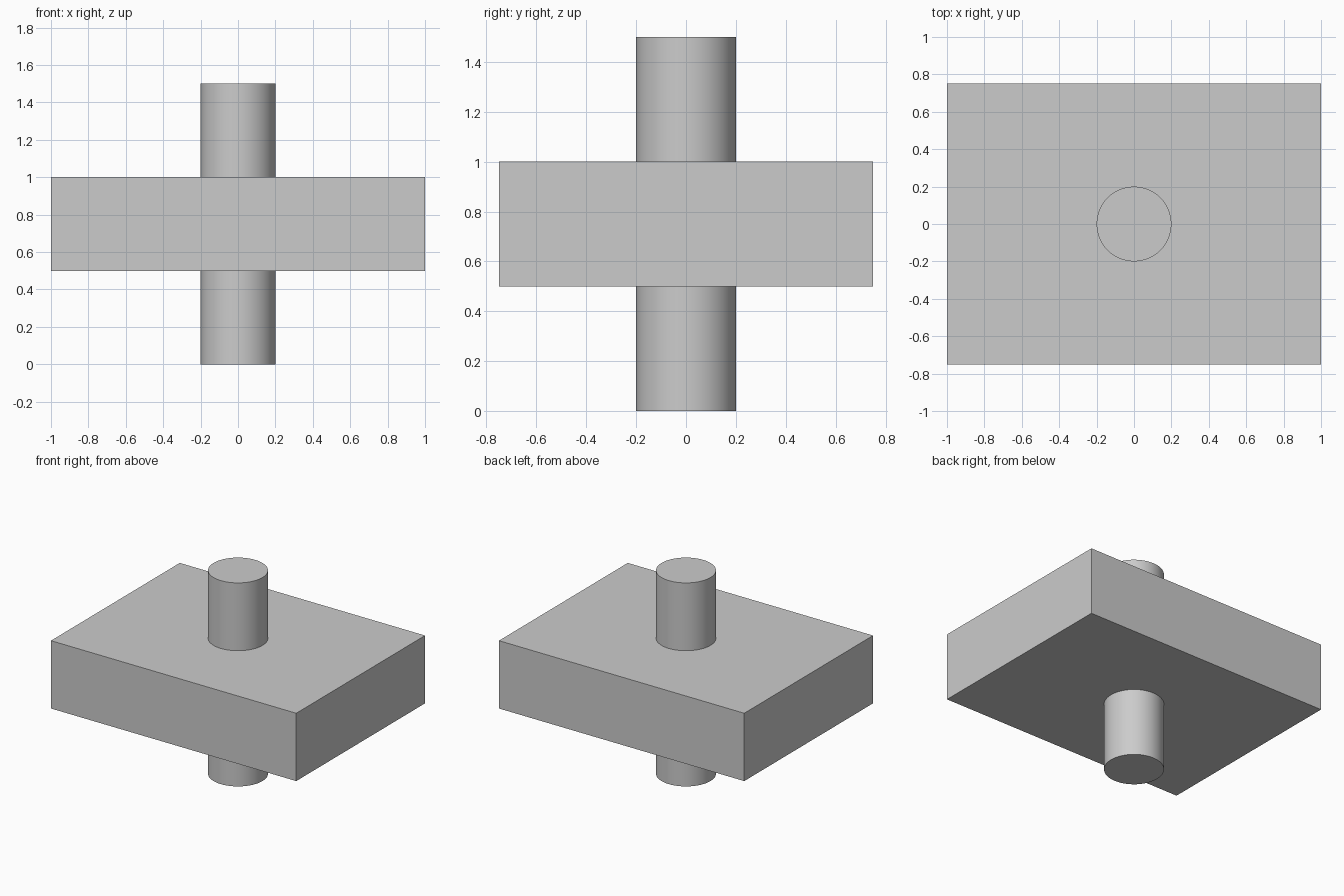
import bpy
import math

cube = bpy.data.objects.get("Cube")
if cube:
    bpy.data.objects.remove(cube, do_unlink=True)

# Single grey material
grey = bpy.data.materials.new("plain_grey")
grey.use_nodes = True
colour = (0.6, 0.6, 0.6, 1)
grey.diffuse_color = colour
for node in grey.node_tree.nodes:
    if node.type == "BSDF_PRINCIPLED":
        node.inputs["Base Color"].default_value = colour


def finish(name):
    obj = bpy.context.object
    obj.name = obj.data.name = name
    obj.data.materials.append(grey)
    return obj


# Rectangular block
bpy.ops.mesh.primitive_cube_add(size=1, location=(0, 0, 0.75))
block = finish("block")
block.scale = (2, 1.5, 0.5)
bpy.ops.object.transform_apply(location=False, rotation=False, scale=True)

# Round shaft passing through the block
bpy.ops.mesh.primitive_cylinder_add(vertices=96, radius=0.2, depth=1.5, location=(0, 0, 0.75))
finish("shaft")
bpy.ops.object.shade_smooth_by_angle(angle=math.radians(30))
